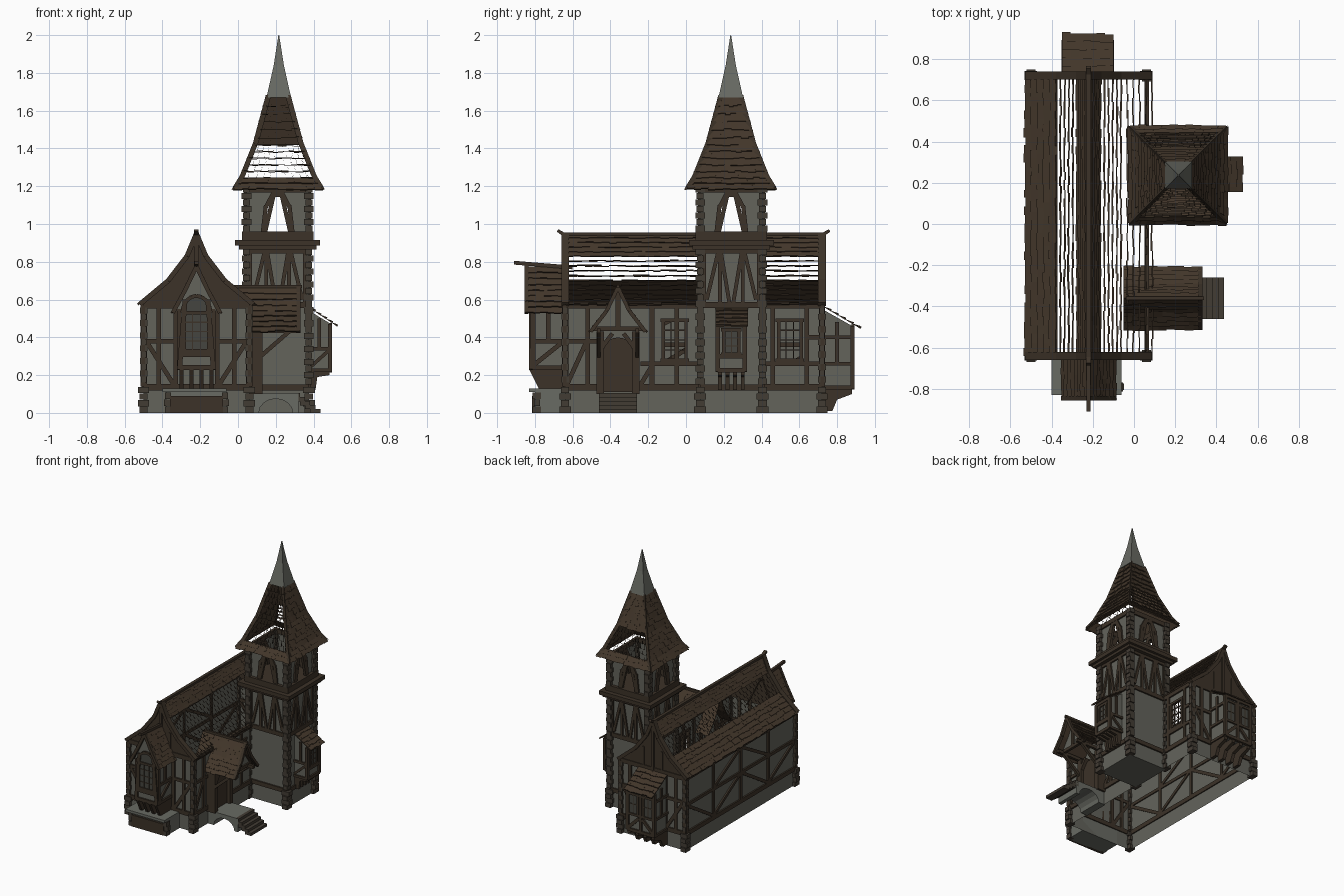
import bpy, bmesh, math, random
from mathutils import Vector as V

if "Cube" in bpy.data.objects:
    bpy.data.objects.remove(bpy.data.objects["Cube"])
random.seed(4)

def mat(name, c):
    m = bpy.data.materials.new(name); m.diffuse_color = (*c, 1); return m
MATS = [mat("dark timber", (.045, .032, .021)), mat("roof tile", (.055, .037, .023)),
        mat("grey plaster", (.125, .125, .105)), mat("grey stone", (.14, .145, .125)),
        mat("brown quoin", (.055, .045, .034)), mat("dark glass", (.06, .06, .05))]
TIMBER, TILE, PLASTER, STONE, QUOIN, GLASS = range(6)

class Part:
    def __init__(s, name): s.name, s.bm = name, bmesh.new()
    def poly(s, pts, m):
        s.bm.faces.new([s.bm.verts.new(p) for p in pts]).material_index = m
    def prism(s, W, pts, d0, d1, m):              # extrude a 2D outline off plane W
        lo, hi = [s.bm.verts.new(W(u, z, d0)) for u, z in pts], [s.bm.verts.new(W(u, z, d1)) for u, z in pts]
        n = len(pts)
        fs = [s.bm.faces.new(lo[::-1]), s.bm.faces.new(hi)]
        fs += [s.bm.faces.new((lo[i], lo[(i+1) % n], hi[(i+1) % n], hi[i])) for i in range(n)]
        for f in fs: f.material_index = m
        bmesh.ops.recalc_face_normals(s.bm, faces=fs)
    def box(s, x0, x1, y0, y1, z0, z1, m):
        s.prism(plane('x', 0, 1), [(y0, z0), (y1, z0), (y1, z1), (y0, z1)], x0, x1, m)
    def beam(s, W, u0, z0, u1, z1, w=.024, d0=-.008, d1=.012, m=TIMBER):
        t = V((u1-u0, z1-z0)).normalized()*w/2; px, pz = -t.y, t.x
        s.prism(W, [(u0+px, z0+pz), (u0-px, z0-pz), (u1-px, z1-pz), (u1+px, z1+pz)], d0, d1, m)
    def beams(s, W, rows, w=.024):
        for r in rows: s.beam(W, *r, w=w)
    def wall(s, W, u0, u1, z0, z1, holes=(), m=PLASTER):   # flat wall with rectangular holes
        us = sorted({u0, u1, *[h[i] for h in holes for i in (0, 1)]})
        zs = sorted({z0, z1, *[h[i] for h in holes for i in (2, 3)]})
        for a, b in zip(us, us[1:]):
            for c, d in zip(zs, zs[1:]):
                if not any(h[0] <= a and b <= h[1] and h[2] <= c and d <= h[3] for h in holes):
                    s.poly([W(a, c), W(b, c), W(b, d), W(a, d)], m)
    def window(s, W, u0, u1, z0, z1, cols=3, rows=4, glass=False):
        if glass: s.prism(W, [(u0, z0), (u1, z0), (u1, z1), (u0, z1)], 0, .004, GLASS)
        s.beams(W, [(u0, z0, u0, z1), (u1, z0, u1, z1), (u0-.015, z0, u1+.015, z0), (u0-.015, z1, u1+.015, z1)], .018)
        for i in range(1, cols): s.beam(W, u0+(u1-u0)*i/cols, z0, u0+(u1-u0)*i/cols, z1, .006, 0, .007)
        for i in range(1, rows): s.beam(W, u0, z0+(z1-z0)*i/rows, u1, z0+(z1-z0)*i/rows, .006, 0, .007)
    def quoins(s, x, y, z0, z1, r=.026):
        n = max(1, round((z1-z0)/.034)); h = (z1-z0)/n
        for i in range(n):
            a, b = (r, r*.72) if i % 2 else (r*.72, r)
            s.box(x-a, x+a, y-b, y+b, z0+i*h, z0+(i+1)*h-.002, QUOIN)
    def tiles(s, a, b, c, d, rows, w=.04, hollow=False):   # shingles on patch; a-b is the lower edge
        a, b, c, d = map(V, (a, b, c, d))
        n = (b-a).cross(d-a).normalized()
        if n.z < 0: n = -n
        if not hollow: s.poly((a, b, c, d), TILE)
        k = max(2, round((b-a).length/w))
        for i in range(rows):
            t0, t1 = i/rows, (i+1)/rows
            e = [(j+(.5 if i % 2 else 0)+random.uniform(-.12, .12))/k for j in range(k)]
            e = [0]+[x for x in e if .1/k < x < 1-.1/k]+[1]
            for s0, s1 in zip(e, e[1:]):
                q = t0-random.uniform(0, .25)/rows
                P = lambda u, t: a.lerp(b, u).lerp(d.lerp(c, u), t)
                lift = n*random.uniform(.008, .013)
                l, r, tl, tr = P(s0, q), P(s1, q), P(s0, t1), P(s1, t1)
                if not hollow: s.poly((l+lift, r+lift, tr+n*.002, tl+n*.002), TILE)
                s.poly((l, r, r+lift, l+lift), TILE)
                s.poly((l, l+lift, tl+n*.002), TILE); s.poly((r, r+lift, tr+n*.002), TILE)
    def done(s):
        me = bpy.data.meshes.new(s.name); s.bm.to_mesh(me); s.bm.free()
        for m in MATS: me.materials.append(m)
        bpy.context.collection.objects.link(bpy.data.objects.new(s.name, me))

def plane(axis, c, s):   # wall plane: (u, z, distance outwards) -> point
    if axis == 'x': return lambda u, z, d=0: V((c+s*d, u, z))
    if axis == 'y': return lambda u, z, d=0: V((u, c+s*d, z))

# main house: four open walls, timber frame
X0, X1, Y0, Y1, ZE = -.5, .06, -.64, .72, .57
front, back, left, right = plane('y', Y0, -1), plane('y', Y1, 1), plane('x', X0, -1), plane('x', X1, 1)
p = Part("house_walls")
wins = [(-.12, 0, .28, .49), (.49, .61, .28, .49)]
p.wall(front, X0, X1, 0, ZE); p.wall(back, X0, X1, 0, ZE); p.wall(left, Y0, Y1, 0, ZE)
p.wall(right, Y0, Y1, 0, ZE, wins); p.done()
p = Part("house_frame")
for W, a, b in ((front, X0, X1), (back, X0, X1), (left, Y0, Y1), (right, Y0, Y1)):
    p.beams(W, [(a, .135, b, .135), (a, ZE, b, ZE), (a, .14, a, ZE), (b, .14, b, ZE)], .034)
for W in (front, back):
    for m in (-1, 1):
        f = lambda u: -.22+m*u
        p.beams(W, [(f(.2), .14, f(.2), ZE), (f(.11), .14, f(.11), ZE), (f(.11), .38, f(.28), .38), (f(.12), .15, f(.26), .37)])
ys = [Y0+(Y1-Y0)*i/4 for i in range(5)]
for i in range(4):
    a, b = ys[i], ys[i+1]
    p.beams(left, [(a, .14, a, ZE), (a, .36, b, .36), (a, .15, b, .36) if i % 2 else (b, .15, a, .36)])
    if i in (1, 2): p.beam(left, a if i == 1 else b, .37, b if i == 1 else a, .56)
p.beams(right, [(y, .14, y, ZE) for y in (-.52, -.18, -.05, .46, .64)] +
        [(-.63, .38, -.47, .38), (-.24, .26, .08, .26), (.42, .26, .71, .26), (-.63, .15, -.53, .37), (-.24, .15, -.18, .25), (.65, .4, .71, .4)])
for w in wins: p.window(right, *w)
for x in (X0, X1):
    for y in (Y0, Y1): p.quoins(x, y, 0, .14, .03); p.quoins(x, y, .16, .56, .02)
p.done()

# main roof: flared gable, partly only tile rims
prof = [(.30, .575), (.15, .70), (.05, .83), (0, .95)]
p = Part("house_roof")
for sgn in (-1, 1):
    for i in range(3):
        (h0, z0), (h1, z1) = prof[i], prof[i+1]
        x0, x1 = -.22+sgn*h0, -.22+sgn*h1
        p.tiles((x0, Y0, z0), (x0, Y1, z0), (x1, Y1, z1), (x1, Y0, z1), 5, .042, i == 1 or (sgn == 1 and i == 0))
p.done()
p = Part("house_gables")
outline = [(-.22-h, z) for h, z in prof]+[(-.22+h, z) for h, z in prof[-2::-1]]
for W in (front, back):
    p.prism(W, outline, -.012, .006, TIMBER)
    for a, b in zip(outline, outline[1:]): p.beam(W, *a, *b, w=.026, d0=-.02, d1=.02)
    p.beam(W, -.22, ZE, -.22, .94, d1=.014)
    for x in (-.3, -.14): p.beam(W, x, ZE, x, .73, w=.014)
mid = plane('x', -.22, 1)
p.prism(mid, [(-.65, .935), (.73, .935), (.765, .96), (.755, .972), (.725, .955), (-.645, .955), (-.675, .972), (-.685, .96)], -.012, .012, TIMBER)
p.done()

# front bay window on a stone base
p = Part("front_bay")
p.box(-.38, -.06, -.8, Y0, 0, .11, STONE); p.box(-.40, -.06, -.83, Y0, .11, .13, STONE)
p.box(-.36, -.08, -.815, -.79, .0, .09, TIMBER)
for x in (-.37, -.07): p.quoins(x, -.79, 0, .11, .022)
bf = plane('y', -.82, -1)
p.box(-.31, -.13, -.82, Y0, .23, .56, PLASTER)
p.prism(bf, [(-.33, .54), (-.11, .54), (-.16, .65), (-.22, .77), (-.28, .65)], -.1, .0, PLASTER)
for x in (-.3, -.247, -.193, -.14):
    p.prism(plane('x', x, 1), [(Y0, .13), (-.78, .13), (-.83, .23), (Y0, .23)], -.011, .011, TIMBER)
p.window(bf, -.285, -.155, .33, .53, 3, 4, True)
arch = [(-.22+.075*math.cos(math.pi*i/8), .53+.09*math.sin(math.pi*i/8)) for i in range(9)]
p.prism(bf, arch, 0, .004, GLASS)
for a, b in zip(arch, arch[1:]): p.beam(bf, *a, *b, w=.02)
p.beams(bf, [(-.31, .24, -.13, .24), (-.31, .23, -.28, .6), (-.13, .23, -.16, .6), (-.3, .31, -.14, .31)], .026)
for c, s in ((-.31, -1), (-.13, 1)):
    p.beams(plane('x', c, s), [(-.82, .24, Y0, .24), (-.82, .38, Y0, .38), (-.81, .24, -.81, .55), (-.73, .38, -.73, .55), (-.81, .25, -.66, .37)])
for s in (-1, 1):
    for (h0, z0), (h1, z1) in (((.125, .53), (.06, .65)), ((.06, .65), (0, .775))):
        p.tiles((-.22+s*h0, -.85, z0), (-.22+s*h0, -.62, z0), (-.22+s*h1, -.62, z1), (-.22+s*h1, -.85, z1), 4)
        p.beam(bf, -.22+s*h0, z0, -.22+s*h1, z1, .022, .015, .035)
p.prism(mid, [(-.6, .76), (-.6, .78), (-.91, .805), (-.91, .785)], -.01, .01, TIMBER)
p.done()

# back bay with lean-to roof
p = Part("back_bay")
p.prism(plane('x', -.225, 1), [(Y1, .13), (.88, .13), (.88, .46), (Y1, .55)], -.115, .115, PLASTER)
bb = plane('y', .88, 1)
for x in (-.29, -.16): p.window(bb, x-.042, x+.042, .26, .42, 2, 2, True)
p.beams(bb, [(-.34, .135, -.11, .135), (-.34, .13, -.34, .46), (-.11, .13, -.11, .46), (-.225, .13, -.225, .46), (-.34, .455, -.11, .455), (-.33, .15, -.24, .24), (-.12, .15, -.21, .24)])
for c, s in ((-.34, -1), (-.11, 1)):
    p.beams(plane('x', c, s), [(Y1, .135, .88, .135), (Y1, .26, .88, .26), (Y1, .4, .88, .4), (.8, .26, .8, .48)], .02)
for x in (-.33, -.26, -.19, -.12):
    p.prism(plane('x', x, 1), [(Y1, .01), (.775, .01), (.8, .07), (.88, .1), (.88, .13), (Y1, .13)], -.013, .013, TIMBER)
p.tiles((-.35, .915, .45), (-.1, .915, .45), (-.1, Y1, .565), (-.35, Y1, .565), 5); p.done()

# tower shaft with cornice
TX, TY, R = .21, .24, .165
sides = lambda r: [plane('y', TY-r, -1), plane('y', TY+r, 1), plane('x', TX-r, -1), plane('x', TX+r, 1)]
cen = [TX, TX, TY, TY]
p = Part("tower_shaft")
p.box(TX-R, TX+R, TY-R, TY+R, 0, .93, PLASTER)
for W, c in zip(sides(R), cen):
    p.beams(W, [(c-R, .135, c+R, .135), (c-R, .57, c+R, .57), (c-R, .86, c+R, .86)], .032)
    for m in (-1, 1):
        p.beams(W, [(c+m*.145, .57, c+m*.145, .86), (c+m*.06, .57, c+m*.06, .86), (c+m*.01, .58, c+m*.055, .85), (c+m*.13, .6, c+m*.07, .85)], .02)
for x in (TX-R, TX+R):
    for y in (TY-R, TY+R): p.quoins(x, y, 0, .14, .032); p.quoins(x, y, .15, .87, .025)
for r, a, b in ((.205, .865, .885), (.225, .885, .915), (.19, .915, .96)):
    p.box(TX-r, TX+r, TY-r, TY+r, a, b, TIMBER)
p.done()

# belfry with open arches
p = Part("belfry")
B = .165
for W, c in zip(sides(B), cen):
    p.poly([W(c+u, z) for u, z in ((-B, .96), (-.075, .96), (-.06, 1.1), (-.03, 1.15), (.03, 1.15), (.06, 1.1), (.075, .96), (B, .96), (B, 1.2), (-B, 1.2))], PLASTER)
    p.beam(W, c-B, 1.185, c+B, 1.185, .034)
    for m in (-1, 1):
        p.beams(W, [(c+m*.078, .96, c+m*.062, 1.1), (c+m*.062, 1.09, c+m*.025, 1.16), (c+m*.066, .96, c+m*.022, 1.15)], .022)
    p.beam(W, c-.035, 1.155, c+.035, 1.155)
for x in (TX-B, TX+B):
    for y in (TY-B, TY+B): p.quoins(x, y, .96, 1.2, .026)
p.done()

# tower roof: flared hipped shingles, front and back partly rims only
p = Part("tower_roof")
TXR, TYR = .213, .237
rp = [(.232, 1.185), (.195, 1.245), (.125, 1.42), (.058, 1.67)]
for k in range(4):
    ca, sa = round(math.cos(k*math.pi/2)), round(math.sin(k*math.pi/2))
    rot = lambda x, y, z: V((TXR+x*ca-y*sa, TYR+x*sa+y*ca, z))
    for i in range(3):
        (h0, z0), (h1, z1) = rp[i], rp[i+1]
        p.tiles(rot(-h0, -h0, z0), rot(h0, -h0, z0), rot(h1, -h1, z1), rot(-h1, -h1, z1), (2, 5, 6)[i], .04,
                (k == 0 and i > 0) or (k == 2 and i == 1))
        # hip timber
        e = .014
        for q in ((0, e), (e, 0)):
            o = V((0, 0, .012))
            p.poly((rot(-h0-.008, -h0-.008, z0)+o, rot(-h0+q[0]*1.5, -h0+q[1]*1.5, z0)+o, rot(-h1+q[0]*1.5, -h1+q[1]*1.5, z1)+o, rot(-h1-.008, -h1-.008, z1)+o), TIMBER)
p.done()
p = Part("spire")
ring = lambda h, z: [V((.216+a*h, .237+b*h, z)) for a, b in ((-1, -1), (1, -1), (1, 1), (-1, 1))]
for lo, hi in ((ring(.065, 1.67), ring(.027, 1.84)), (ring(.027, 1.84), ring(.002, 2.0))):
    for i in range(4): p.poly((lo[i], lo[(i+1) % 4], hi[(i+1) % 4], hi[i]), STONE)
p.poly(ring(.065, 1.67)[::-1], STONE); p.done()

# tower oriel
p = Part("tower_oriel")
p.prism(plane('y', .24, 1), [(.37, .22), (.485, .22), (.485, .475), (.37, .545)], -.072, .072, PLASTER)
po = plane('x', .485, 1)
p.window(po, .2, .28, .31, .44, 2, 3, True)
p.beams(po, [(.168, .225, .312, .225), (.168, .22, .168, .47), (.312, .22, .312, .47), (.168, .465, .312, .465), (.168, .3, .312, .3)])
for c, s in ((.168, -1), (.312, 1)):
    p.beams(plane('y', c, s), [(.37, .225, .485, .225), (.37, .34, .485, .34), (.43, .34, .43, .5), (.38, .24, .48, .33)], .018)
for y in (.18, .22, .26, .30):
    p.prism(plane('y', y, 1), [(.37, .12), (.41, .12), (.42, .19), (.485, .2), (.485, .22), (.37, .22)], -.01, .01, TIMBER)
p.tiles((.52, .155, .46), (.52, .328, .46), (.37, .328, .56), (.37, .155, .56), 5); p.done()

# porch: door, frame, gable roof
PY = -.36
p = Part("porch")
pf = plane('x', .13, 1)
door = [(PY+.06*math.cos(math.pi*i/8), .33+.06*math.sin(math.pi*i/8)) for i in range(9)]
p.prism(right, [(PY+.075, .11)]+[(PY+.075*math.cos(math.pi*i/8), .33+.07*math.sin(math.pi*i/8)) for i in range(9)]+[(PY-.075, .11)], 0, .045, TIMBER)
for s in (-1, 1):
    p.box(.05, .13, PY+s*.095-.02, PY+s*.095+.02, .1, .43, TIMBER)
    p.beam(pf, PY+s*.09, .34, PY+s*.03, .42, .022, -.05, .0)
    p.beam(plane('y', PY+s*.1, s), .12, .3, .27, .43, .022)
    p.beam(plane('y', PY+s*.1, s), .06, .435, .32, .435, .024)
    for (h0, z0), (h1, z1) in (((.145, .43), (.06, .54)), ((.06, .54), (0, .665))):
        p.tiles((-.05, PY+s*h0, z0), (.325, PY+s*h0, z0), (.325, PY+s*h1, z1), (-.05, PY+s*h1, z1), 4)
        p.beam(plane('x', .32, 1), PY+s*h0, z0, PY+s*h1, z1, .02, -.01, .012)
p.prism(pf, [(PY-.13, .44), (PY+.13, .44), (PY+.06, .54), (PY, .65), (PY-.06, .54)], .12, .135, PLASTER)
p.beams(plane('x', .265, 1), [(PY-.13, .445, PY+.13, .445), (PY, .44, PY, .64)])
p.box(-.04, .34, PY-.008, PY+.008, .66, .678, TIMBER)
p.done()
# arched platform and steps
p = Part("porch_steps")
pl = plane('y', PY, 1)
under = [(.2-.09*math.cos(math.pi*i/8), .075*math.sin(math.pi*i/8)) for i in range(9)]
p.prism(pl, [(.05, 0)]+under+[(.32, 0), (.32, .105), (.05, .105)], -.1, .1, STONE)
for i in range(5):
    p.box(.3+i*.027, .328+i*.027, PY-.1, PY+.1, max(0, .06-i*.02), .105-i*.021, QUOIN)
p.done()

for m in bpy.data.materials:
    if m.users and not m.is_grease_pencil:
        m.use_nodes = True
        m.node_tree.nodes["Principled BSDF"].inputs["Base Color"].default_value = m.diffuse_color
